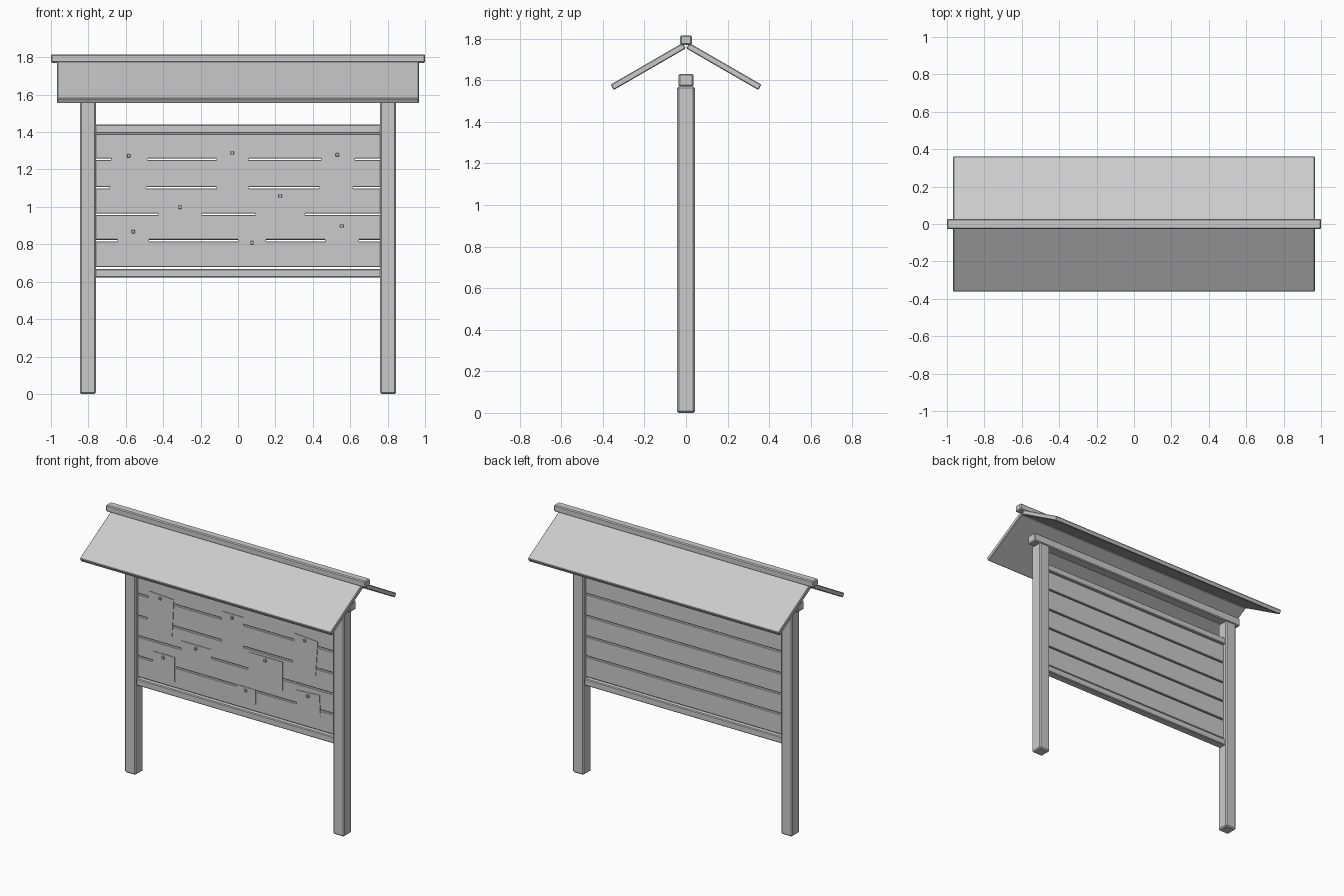
import bpy
from math import radians
from mathutils import Matrix

if "Cube" in bpy.data.objects:
    bpy.data.objects.remove(bpy.data.objects["Cube"], do_unlink=True)

GREY = (0.6, 0.6, 0.6, 1)
grey = bpy.data.materials.new("plain grey")
grey.use_nodes = True
grey.diffuse_color = GREY
grey.node_tree.nodes["Principled BSDF"].inputs["Base Color"].default_value = GREY


def box(name, centre, size, bevel=0.0, tilt=0.0, turn=0.0):
    """Box with chamfered edges; tilt is about x, turn is about y."""
    bpy.ops.mesh.primitive_cube_add(size=1, location=centre)
    ob = bpy.context.object
    ob.name = name
    ob.data.transform(Matrix.Diagonal((*size, 1)))
    ob.rotation_euler = (radians(tilt), radians(turn), 0)
    ob.data.materials.append(grey)
    if bevel:
        mod = ob.modifiers.new("chamfer", "BEVEL")
        mod.width = bevel
        mod.segments = 1
    return ob


# Posts and roof slopes, one for each side
for side, label in ((1, "left"), (-1, "right")):
    box(f"{label}_post", (side * 0.803, 0, 0.785), (0.085, 0.085, 1.57), 0.008)
for side, label in ((-1, "front"), (1, "back")):
    box(f"{label}_roof", (0, side * 0.182, 1.666), (1.935, 0.4, 0.03), 0.004, tilt=-30 * side)

# Beams
box("ridge_beam", (0, 0, 1.793), (2.0, 0.056, 0.046), 0.006)
box("cross_beam", (0, 0, 1.6), (1.77, 0.072, 0.06), 0.006)

# Notice board: rails and planks
WIDTH = 1.53
box("top_rail", (0, 0, 1.416), (WIDTH, 0.056, 0.047), 0.005)
box("bottom_rail", (0, 0, 0.645), (WIDTH, 0.056, 0.047), 0.005)
GAP = 0.008
seams = [0.674, 0.82, 0.96, 1.103, 1.255, 1.394]
for i, (low, high) in enumerate(zip(seams, seams[1:])):
    box(f"plank_{i + 1}", (0, 0, (low + high) / 2), (WIDTH, 0.03, high - low - GAP), 0.003)

# Pinned notices: centre x, top, width, height, turn
notices = [
    (-0.585, 1.295, 0.195, 0.26, 3),
    (-0.03, 1.31, 0.17, 0.23, 0),
    (0.53, 1.30, 0.18, 0.24, 4),
    (-0.31, 1.02, 0.235, 0.18, 0),
    (0.225, 1.08, 0.265, 0.20, 0),
    (-0.56, 0.89, 0.17, 0.17, 0),
    (0.075, 0.83, 0.15, 0.10, 0),
    (0.555, 0.92, 0.18, 0.15, -3),
]
for i, (x, top, width, height, turn) in enumerate(notices):
    box(f"notice_{i + 1}", (x, -0.0175, top - height / 2), (width, 0.004, height), turn=turn)
    box(f"pin_{i + 1}", (x, -0.024, top - 0.022), (0.018, 0.014, 0.018), 0.002)
